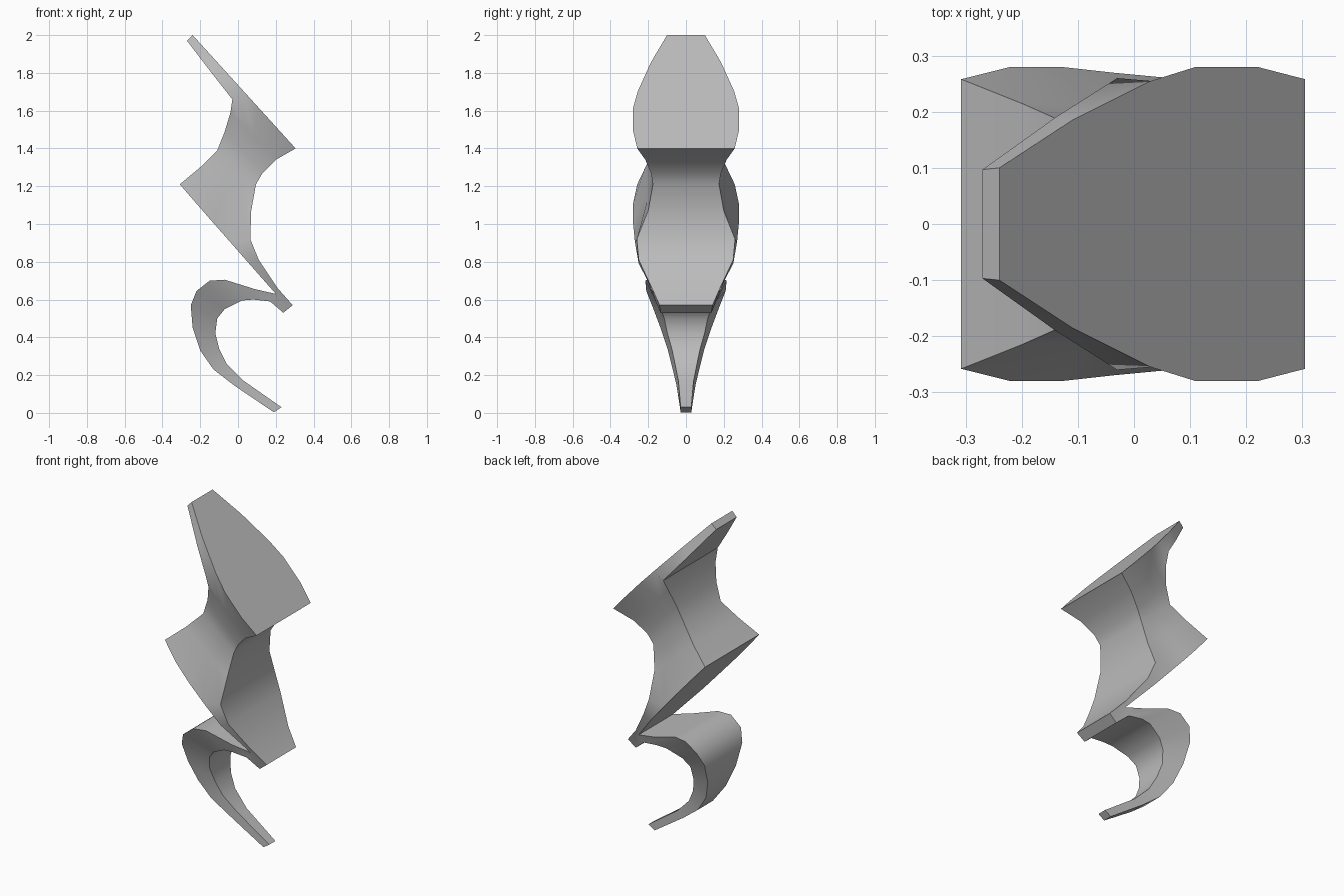
import bpy, bmesh, math

if "Cube" in bpy.data.objects:
    bpy.data.objects.remove(bpy.data.objects["Cube"], do_unlink=True)

grey = bpy.data.materials.new("plain grey")
grey.use_nodes = True
colour = (0.5, 0.5, 0.5, 1)
grey.diffuse_color = colour
grey.node_tree.nodes["Principled BSDF"].inputs["Base Color"].default_value = colour

# Every point is (x, z, half width); rows of points form the side sheets.
# Upper blade: underside and face edges
blade = [[(-.27, 1.97, .097), (-.24, 2.0, .10)],
         [(-.14, 1.80, .19), (-.11, 1.857, .185)],
         [(-.03, 1.66, .26), (.03, 1.703, .255)]]

# Waisted core: rows run from the left hollow to the right hollow
core_top = [(-.03, 1.66, .26), (.03, 1.703, .255), (.11, 1.615, .28),
            (.22, 1.494, .28), (.305, 1.40, .258)]
core_base = [(-.308, 1.21, .258), (-.22, 1.108, .28), (-.13, 1.005, .28),
             (-.04, .903, .27), (.065, .92, .26)]
left = [(-.04, 1.59, .225), (-.07, 1.49, .19), (-.11, 1.39, .175), (-.20, 1.30, .215)]
right = [(.20, 1.34, .215), (.13, 1.27, .185), (.095, 1.21, .175), (.07, 1.07, .20)]


def blend(a, b, t):
    return tuple(p + (q - p) * t for p, q in zip(a, b))


core = [core_top]
core += [[blend(a, b, i / 4) for i in range(5)] for a, b in zip(left, right)]
core += [core_base]

# Lower blade, narrowing to the notch
neck = [[(-.04, .903, .27), (.065, .92, .26)],
        [(.06, .789, .25), (.11, .81, .25)],
        [(.20, .63, .165), (.21, .66, .18)],
        [(.24, .53, .135), (.29, .57, .14)]]

# Hooked tail: outer and inner edges
outer = [(.20, .63, .165), (.09, .655, .185), (-.07, .705, .205), (-.15, .70, .215),
         (-.22, .645, .21), (-.25, .57, .18), (-.24, .45, .135), (-.20, .33, .095),
         (-.13, .23, .07), (-.02, .145, .05), (.19, .003, .028)]
inner = [(.24, .53, .135), (.17, .59, .16), (.08, .60, .165), (.02, .595, .16),
         (-.07, .55, .135), (-.11, .50, .115), (-.12, .42, .098), (-.10, .34, .075),
         (-.06, .26, .058), (.03, .17, .04), (.23, .03, .028)]
tail = [list(pair) for pair in zip(outer, inner)]

bm = bmesh.new()
shared = {}


def pair_of_verts(p):
    key = (round(p[0], 3), round(p[1], 3))
    if key not in shared:
        shared[key] = [bm.verts.new((p[0], s * p[2], p[1])) for s in (-1, 1)]
    return shared[key]


# Front and back side sheets
for rows in (blade, core, neck, tail):
    for r0, r1 in zip(rows, rows[1:]):
        for i in range(len(r0) - 1):
            quad = [pair_of_verts(p) for p in (r0[i], r0[i + 1], r1[i + 1], r1[i])]
            bm.faces.new([v[0] for v in quad])
            bm.faces.new([v[1] for v in reversed(quad)])

# Rim joining the two sheets all round the outline
partner = {a: b for a, b in shared.values()}
for e in [e for e in bm.edges if e.is_boundary and e.verts[0] in partner]:
    a, b = e.verts
    bm.faces.new((a, b, partner[b], partner[a]))

bmesh.ops.recalc_face_normals(bm, faces=bm.faces[:])
mesh = bpy.data.meshes.new("zigzag_hook")
bm.to_mesh(mesh)
bm.free()
mesh.materials.append(grey)
body = bpy.data.objects.new("zigzag_hook", mesh)
bpy.context.collection.objects.link(body)

# Smooth faces with crisp rims
bpy.ops.object.select_all(action='DESELECT')
body.select_set(True)
bpy.context.view_layer.objects.active = body
bpy.ops.object.shade_smooth_by_angle(angle=math.radians(35))
